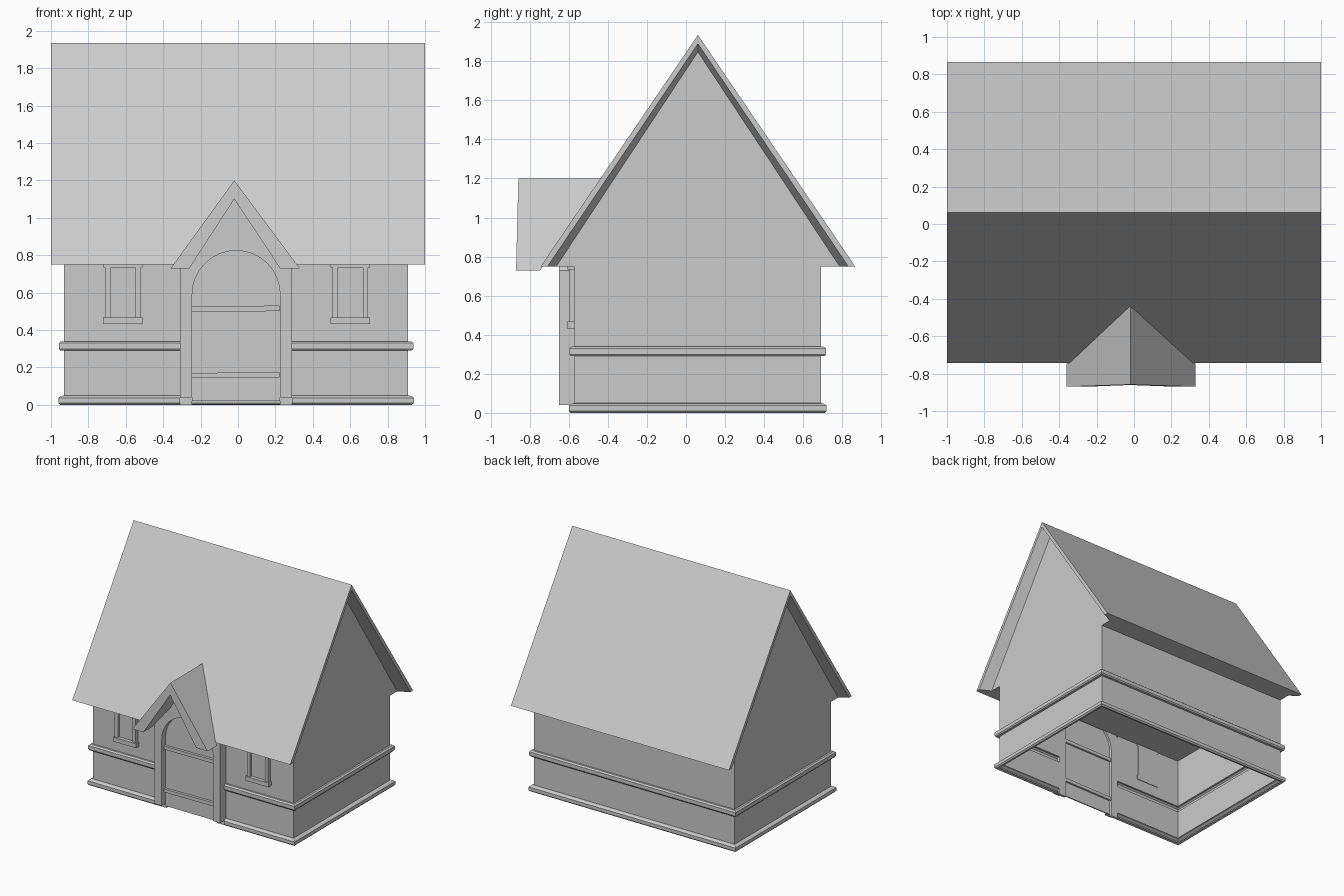
import bpy, bmesh, math

if "Cube" in bpy.data.objects:
    bpy.data.objects.remove(bpy.data.objects["Cube"])


def finish(bm, name, recalc=True):
    if recalc:
        bmesh.ops.recalc_face_normals(bm, faces=bm.faces)
    me = bpy.data.meshes.new(name)
    bm.to_mesh(me)
    bm.free()
    ob = bpy.data.objects.new(name, me)
    bpy.context.collection.objects.link(ob)
    return ob


def prism(name, pts, front, back):
    """Extrude an x-z outline along y; front and back may depend on z."""
    bm = bmesh.new()
    a = [bm.verts.new((x, front(z) if callable(front) else front, z)) for x, z in pts]
    b = [bm.verts.new((x, back(z) if callable(back) else back, z)) for x, z in pts]
    bm.faces.new(a)
    bm.faces.new(b[::-1])
    n = len(pts)
    for i in range(n):
        j = (i + 1) % n
        bm.faces.new((a[i], b[i], b[j], a[j]))
    return finish(bm, name)


def box(name, x0, x1, y0, y1, z0, z1):
    return prism(name, [(x0, z0), (x1, z0), (x1, z1), (x0, z1)], y0, y1)


def arch(z0, n=16):
    """Right-to-left arched outline of the doorway."""
    c, r, spring = -0.01, 0.235, 0.59
    top = [(c + r * math.cos(math.pi * i / n), spring + r * math.sin(math.pi * i / n))
           for i in range(n + 1)]
    return [(c + r, z0)] + top + [(c - r, z0)]


# Walls: one sheet with both mouldings, swept from door jamb to door jamb
path = [(0.29, -0.57), (0.91, -0.57), (0.91, 0.69), (-0.93, 0.69), (-0.93, -0.57), (-0.31, -0.57)]
out = [(0, -1), (1, -1), (1, 1), (-1, 1), (-1, -1), (0, -1)]
profile = [(0, 0.005), (0.02, 0), (0.03, 0.01), (0.03, 0.038), (0.015, 0.048), (0, 0.05),
           (0, 0.29), (0.02, 0.29), (0.027, 0.3), (0.027, 0.33), (0.015, 0.34), (0, 0.34),
           (0, 0.75)]
bm = bmesh.new()
grid = [[bm.verts.new((x + dx * d, y + dy * d, z)) for d, z in profile]
        for (x, y), (dx, dy) in zip(path, out)]
for p, q in zip(grid, grid[1:]):
    for j in range(len(profile) - 1):
        bm.faces.new((p[j], q[j], q[j + 1], p[j + 1]))
finish(bm, "walls", recalc=False)

# Main roof: overhanging slopes, thin bargeboards, bevelled soffits, recessed gables
RIDGE = 0.061


def gable(bm, x, half, apex):
    return [bm.verts.new(c) for c in ((x, RIDGE - half, 0.75), (x, RIDGE, apex), (x, RIDGE + half, 0.75))]


bm = bmesh.new()
ends = []
for edge, wall in ((-1, -0.93), (1, 0.91)):
    rings = [gable(bm, edge, 0.805, 1.935), gable(bm, edge, 0.77, 1.89), gable(bm, wall, 0.725, 1.848)]
    for a, b in zip(rings, rings[1:]):
        for i in (0, 1):
            bm.faces.new((a[i], a[i + 1], b[i + 1], b[i]))
    bm.faces.new(rings[2])
    ends.append(rings)
L, R = ends
for i in (0, 1):
    bm.faces.new((L[0][i], L[0][i + 1], R[0][i + 1], R[0][i]))
rim = [[r[0] for r in e] + [r[2] for r in e[::-1]] for e in (L, R)]
bm.faces.new(rim[0] + rim[1][::-1])
roof = finish(bm, "main_roof")

# Opening in the main roof for the porch
cutter = prism("porch_cutter", [(-0.309, 0.6), (0.289, 0.6), (0.289, 0.731), (-0.02, 1.15), (-0.309, 0.731)],
               -1.0, -0.575)
cutter.hide_render = True
mod = roof.modifiers.new("porch_opening", "BOOLEAN")
mod.object = cutter
mod.operation = "DIFFERENCE"
mod.solver = "EXACT"
bpy.context.view_layer.objects.active = roof
bpy.ops.object.modifier_apply(modifier=mod.name)
bpy.data.objects.remove(cutter)

# Porch roof, trimmed to the slope of the main roof
prism("porch_roof",
      [(-0.36, 0.73), (-0.02, 1.2), (0.33, 0.73), (0.225, 0.73), (-0.02, 1.1), (-0.26, 0.73)],
      lambda z: -0.87 + (z - 0.73) * 0.025,
      lambda z: -0.744 + (z - 0.75) / 1.475 + 0.01)

# Door surround with arched opening
prism("door_surround",
      [(-0.31, 0.04), (-0.31, 0.73), (-0.02, 1.14), (0.29, 0.73), (0.29, 0.04)] + arch(0.04),
      -0.65, -0.57)
for side, x0, x1 in (("left", -0.31, -0.245), ("right", 0.225, 0.29)):
    box("door_foot_" + side, x0, x1, -0.59, -0.57, 0, 0.04)

# Door leaf and its tapered straps
prism("door", arch(0.02), -0.60, -0.59)
for name, z in (("lower", 0.14), ("upper", 0.495)):
    prism("door_strap_" + name,
          [(-0.245, z + 0.003), (0.222, z + 0.006), (0.222, z + 0.036), (-0.245, z + 0.03)],
          -0.622, -0.575)

# Windows: pane, jambs, head and sill
for side, c in (("left", -0.615), ("right", 0.6)):
    box("window_pane_" + side, c - 0.08, c + 0.08, -0.58, -0.565, 0.46, 0.745)
    for s in (-1, 1):
        x = c + s * 0.082
        box("window_jamb_" + side, x - 0.014, x + 0.014, -0.6, -0.565, 0.465, 0.735)
    box("window_head_" + side, c - 0.105, c + 0.105, -0.607, -0.565, 0.735, 0.75)
    box("window_sill_" + side, c - 0.106, c + 0.106, -0.61, -0.565, 0.432, 0.468)
